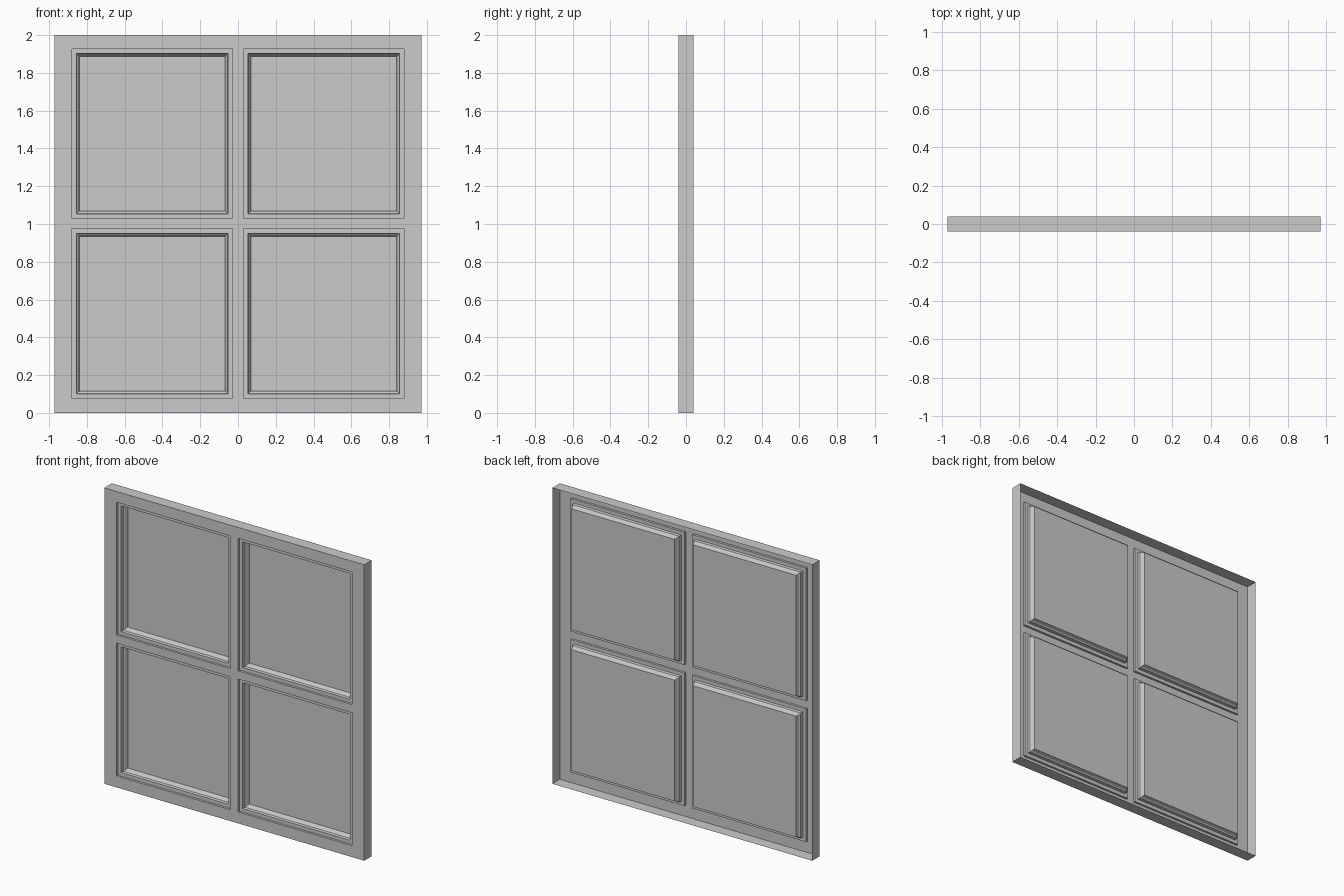
import bpy, bmesh

if "Cube" in bpy.data.objects:
    bpy.data.objects.remove(bpy.data.objects["Cube"])

HALF_W, H, FRONT, BACK = 0.972, 2.0, -0.04, 0.04
XS = [-HALF_W, -0.88, -0.029, 0.029, 0.88, HALF_W]
ZS = [0.0, 0.077, 0.975, 1.03, 1.927, H]

# moulding section: (inset from opening edge, depth behind the front face)
PROFILE = [(0, 0), (0, 0.015), (0.024, 0.015), (0.026, 0.035),
           (0.033, 0.041), (0.04, 0.063)]


def make_object(name, bm):
    bmesh.ops.remove_doubles(bm, verts=bm.verts, dist=1e-5)
    mesh = bpy.data.meshes.new(name)
    bm.to_mesh(mesh)
    bm.free()
    obj = bpy.data.objects.new(name, mesh)
    bpy.context.collection.objects.link(obj)
    return obj


def ring(bm, x0, x1, z0, z1, inset, depth):
    y = FRONT + depth
    return [bm.verts.new((x, y, z)) for x, z in (
        (x0 + inset, z0 + inset), (x1 - inset, z0 + inset),
        (x1 - inset, z1 - inset), (x0 + inset, z1 - inset))]


def bridge(bm, a, b):
    for i in range(4):
        j = (i + 1) % 4
        bm.faces.new((a[i], a[j], b[j], b[i]))


# Frame: front face with four openings, outer walls, open at the back
bm = bmesh.new()
for i in range(5):
    for k in range(5):
        if i % 2 and k % 2:
            continue
        bm.faces.new(ring(bm, XS[i], XS[i + 1], ZS[k], ZS[k + 1], 0, 0))
bridge(bm, ring(bm, -HALF_W, HALF_W, 0, H, 0, BACK - FRONT),
       ring(bm, -HALF_W, HALF_W, 0, H, 0, 0))
# Merge the coplanar front strips into clean faces
bmesh.ops.remove_doubles(bm, verts=bm.verts, dist=1e-5)
make_object("window_frame", bm)

# Panes: stepped moulding running back to a flat pane
for row, k in (("lower", 1), ("upper", 3)):
    for side, i in (("left", 1), ("right", 3)):
        bm = bmesh.new()
        rings = [ring(bm, XS[i], XS[i + 1], ZS[k], ZS[k + 1], *p) for p in PROFILE]
        for a, b in zip(rings, rings[1:]):
            bridge(bm, a, b)
        bm.faces.new(rings[-1])
        make_object(f"{row}_{side}_pane", bm)
